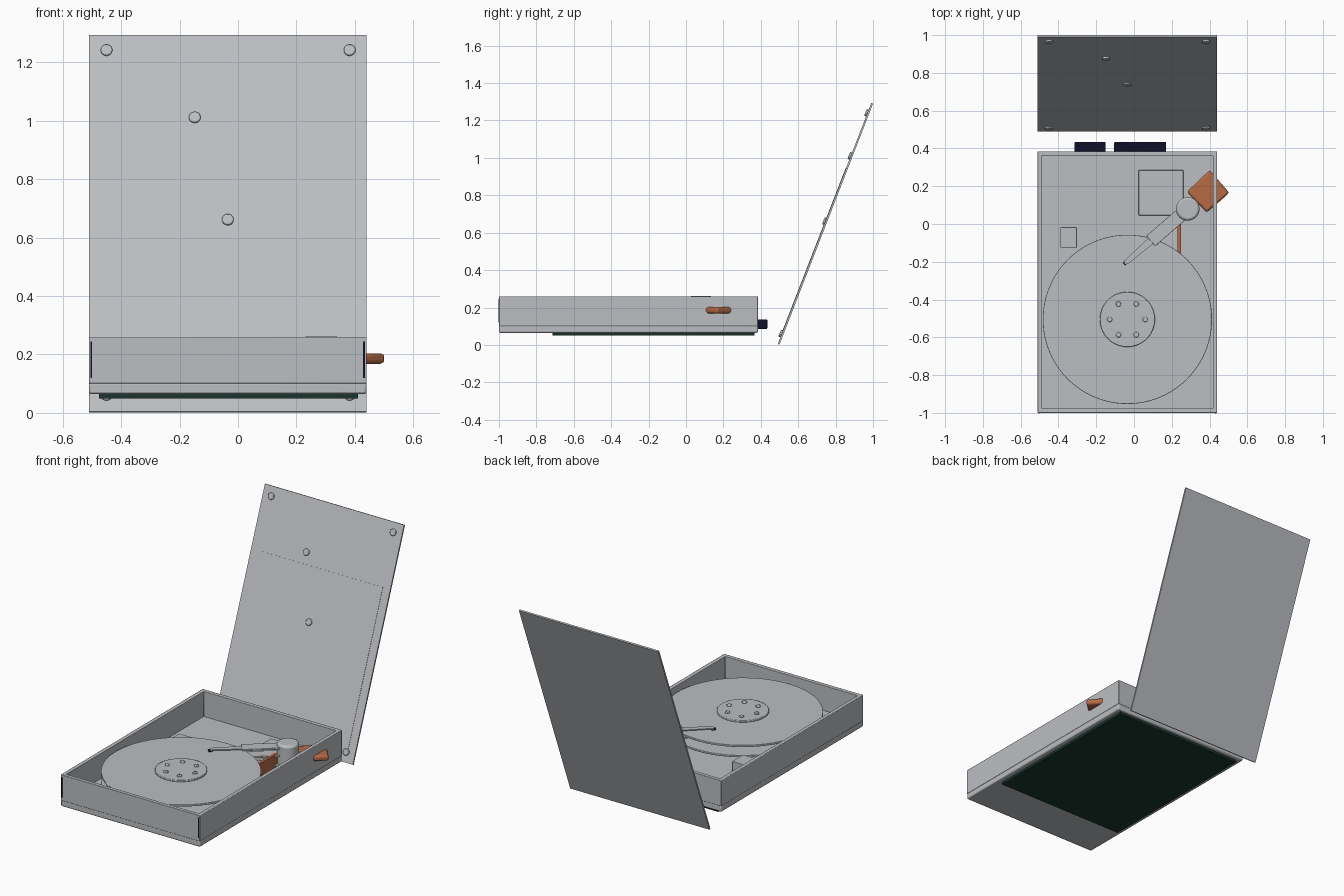
import bpy, bmesh, math
from mathutils import Matrix, Vector

if "Cube" in bpy.data.objects:
    bpy.data.objects.remove(bpy.data.objects["Cube"])


def material(name, rgb):
    m = bpy.data.materials.new(name)
    m.diffuse_color = (*rgb, 1)
    m.use_nodes = True
    m.node_tree.nodes["Principled BSDF"].inputs["Base Color"].default_value = m.diffuse_color
    return m


GREY = material("metal grey", (0.5, 0.515, 0.54))
COPPER = material("copper", (0.46, 0.145, 0.06))
GREEN = material("board green", (0.011, 0.036, 0.024))
BLACK = material("connector black", (0.005, 0.005, 0.022))


def finish(name, bm, mat, bevel=0, matrix=None):
    me = bpy.data.meshes.new(name)
    bmesh.ops.recalc_face_normals(bm, faces=bm.faces)
    bm.to_mesh(me)
    bm.free()
    me.materials.append(mat)
    ob = bpy.data.objects.new(name, me)
    bpy.context.collection.objects.link(ob)
    if matrix:
        ob.matrix_world = matrix
    if bevel:
        b = ob.modifiers.new("bevel", "BEVEL")
        b.width, b.segments, b.limit_method = bevel, 2, "ANGLE"
    bpy.ops.object.select_all(action="DESELECT")
    bpy.context.view_layer.objects.active = ob
    ob.select_set(True)
    bpy.ops.object.shade_smooth_by_angle(angle=math.radians(30))
    return ob


def box(name, x, y, z, mat, bevel=0, matrix=None):
    bm = bmesh.new()
    bmesh.ops.create_cube(bm, size=1)
    for v in bm.verts:
        v.co = [(r[0] + r[1]) / 2 + c * (r[1] - r[0]) for c, r in zip(v.co, (x, y, z))]
    return finish(name, bm, mat, bevel, matrix)


def disc(name, x, y, z, r, mat, bevel=0, sides=32, matrix=None):
    bm = bmesh.new()
    bmesh.ops.create_cone(bm, cap_ends=True, segments=sides, radius1=r, radius2=r,
                          depth=z[1] - z[0],
                          matrix=Matrix.Translation((x, y, (z[0] + z[1]) / 2)))
    return finish(name, bm, mat, bevel, matrix)


def prism(name, pts, z, mat, bevel=0, matrix=None):
    bm = bmesh.new()
    f = bm.faces.new([bm.verts.new((x, y, z[0])) for x, y in pts])
    up = bmesh.ops.extrude_face_region(bm, geom=[f])["geom"]
    for v in up:
        if isinstance(v, bmesh.types.BMVert):
            v.co.z = z[1]
    return finish(name, bm, mat, bevel, matrix)


# Case: base slab and open wall frame
X0, X1, Y0, Y1 = -0.51, 0.44, -1.0, 0.385
box("base_slab", (X0, X1), (Y0, Y1), (0.065, 0.104), GREY, 0.007)
T = 0.023
bm = bmesh.new()
rings = []
for z in (0.1, 0.26):
    for t in (0, T):
        rings.append([bm.verts.new((x, y, z)) for x, y in
                      ((X0 + t, Y0 + t), (X1 - t, Y0 + t), (X1 - t, Y1 - t), (X0 + t, Y1 - t))])
for a, b in ((0, 1), (1, 3), (3, 2), (2, 0)):
    for i in range(4):
        j = (i + 1) % 4
        bm.faces.new((rings[a][i], rings[a][j], rings[b][j], rings[b][i]))
finish("case_walls", bm, GREY, 0.003)

# Dark slits beside the front corners
for x in (-0.502, 0.431):
    box("front_slit", (x - 0.003, x + 0.003), (Y0 - 0.002, Y0 + 0.004), (0.12, 0.245), BLACK)

# Circuit board below and connectors at the back
box("circuit_board", (-0.475, 0.41), (-0.715, 0.365), (0.05, 0.066), GREEN)
for x in ((-0.315, -0.15), (-0.105, 0.17)):
    box("connector", x, (0.38, 0.435), (0.085, 0.137), BLACK, 0.006)

# Platters, spindle, hub and hub screws
CX, CY = -0.035, -0.505
for z in (0.145, 0.208):
    disc("platter", CX, CY, (z, z + 0.012), 0.448, GREY, 0.002, 96)
disc("spindle", CX, CY, (0.1, 0.22), 0.13, GREY, 0, 48)
disc("hub_cap", CX, CY, (0.218, 0.231), 0.146, GREY, 0.003, 48)
for i in range(6):
    a = i * math.pi / 3
    disc("hub_screw", CX + 0.094 * math.cos(a), CY + 0.094 * math.sin(a),
         (0.228, 0.238), 0.014, GREY, 0.003, 16)

# Floor blocks
box("large_block", (0.025, 0.262), (0.045, 0.285), (0.1, 0.135), GREY, 0.003)
box("small_block", (-0.39, -0.302), (-0.125, -0.017), (0.1, 0.17), GREY, 0.003)

# Actuator pivot, arms, heads and coil (local x runs toward the arm tip)
PIVOT = Vector((0.285, 0.08, 0))
TIP = Vector((-0.05, -0.21, 0))
d = TIP - PIVOT
L = d.length
turn = Matrix.Translation(PIVOT) @ Matrix.Rotation(math.atan2(d.y, d.x), 4, "Z")
disc("pivot_post", 0, 0, (0.1, 0.262), 0.062, GREY, 0.012, 40, turn)
for z in (0.127, 0.186, 0.232):
    prism("actuator_arm", ((0, -0.036), (0.26, -0.036), (0.26, 0.036), (0, 0.036)),
          (z, z + 0.011), GREY, 0.002, turn)
    prism("head_suspension", ((0.25, -0.02), (L - 0.01, -0.013), (L, 0),
                              (L - 0.01, 0.013), (0.25, 0.02)),
          (z + 0.001, z + 0.007), GREY, 0, turn)
    box("read_head", (L - 0.02, L + 0.004), (-0.009, 0.009), (z - 0.007, z + 0.003),
        BLACK, 0, turn)
prism("coil", ((0.4, 0.285), (0.28, 0.17), (0.385, 0.06), (0.505, 0.165)),
      (0.168, 0.204), COPPER, 0.012)
box("ribbon", (0.23, 0.248), (-0.155, 0.03), (0.1, 0.2), COPPER)

# Tilted lid with panel and screws (local y runs up the slope, z faces front)
up = Vector((0, 0.5, 1.288)).normalized()
out = Vector((1, 0, 0)).cross(up)
lid = Matrix(((1, 0, 0, 0), (0, up.y, out.y, 0.495), (0, up.z, out.z, 0.003), (0, 0, 0, 1)))
box("lid", (X0, X1), (0, 1.382), (-0.005, 0.005), GREY, 0, lid)
box("lid_panel", (-0.455, 0.39), (0.05, 1.01), (0.004, 0.007), GREY, 0, lid)
slope = 1 / up.z
for x, z in ((-0.45, 1.235), (0.382, 1.235), (-0.45, 0.055), (0.382, 0.055),
             (-0.148, 1.005), (-0.035, 0.655)):
    disc("lid_screw", x, z * slope, (0.003, 0.016), 0.02, GREY, 0.004, 20, lid)
